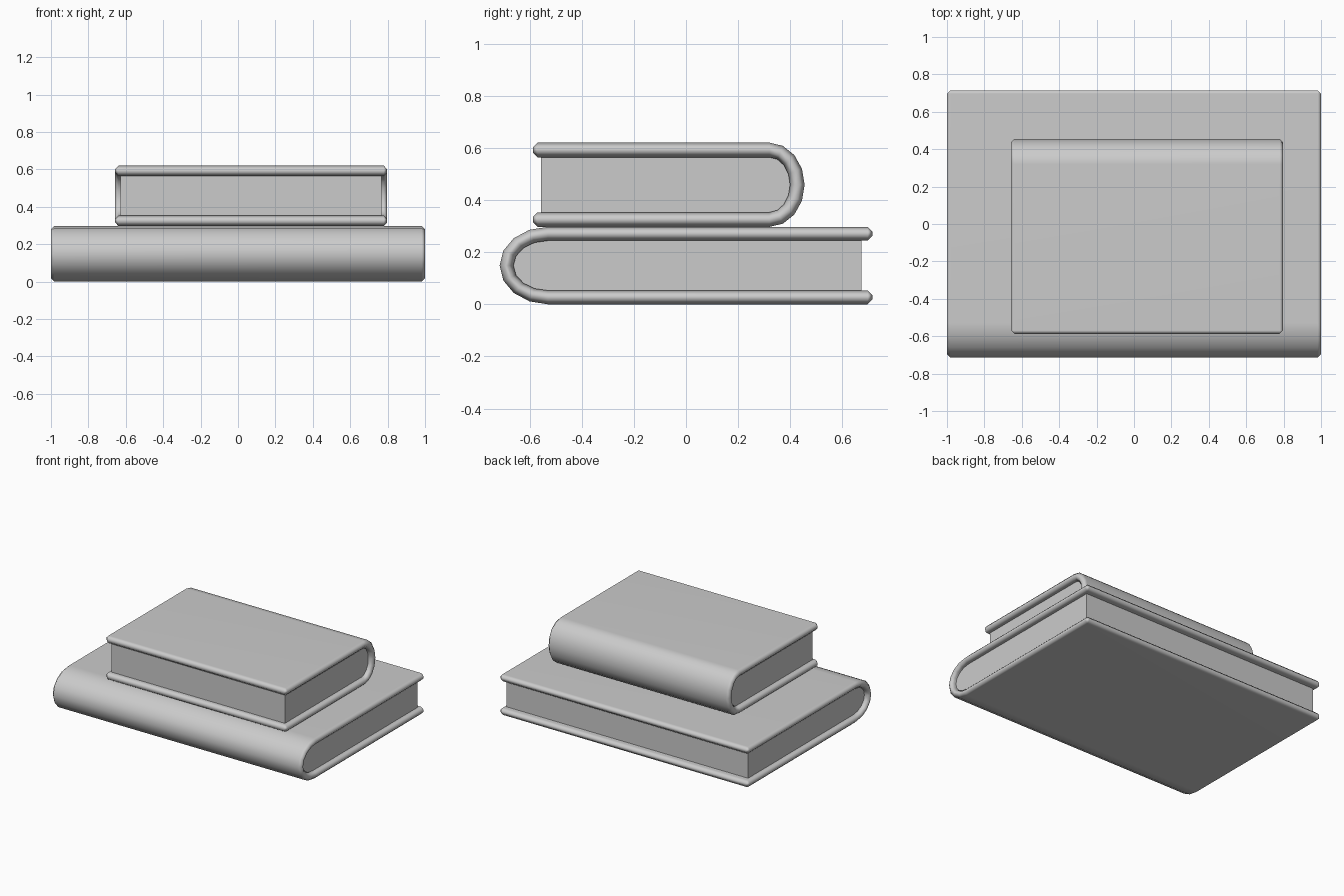
import bpy
import bmesh
from math import sin, cos, pi, radians

cube = bpy.data.objects.get("Cube")
if cube:
    bpy.data.objects.remove(cube, do_unlink=True)

gray = bpy.data.materials.new("plain_gray")
gray.use_nodes = True
color = (0.6, 0.6, 0.6, 1)
gray.diffuse_color = color
gray.node_tree.nodes["Principled BSDF"].inputs["Base Color"].default_value = color


def u_profile(y_edge, y_bend, y_spine, z_mid, half):
    """Side outline in (y, z): top edge, round the spine, bottom edge."""
    steps = 8
    arc = [(y_bend + (y_spine - y_bend) * sin(pi * i / steps),
            z_mid + half * cos(pi * i / steps)) for i in range(steps + 1)]
    return [(y_edge, z_mid + half)] + arc + [(y_edge, z_mid - half)]


def make_object(name, bm):
    bmesh.ops.recalc_face_normals(bm, faces=bm.faces)
    mesh = bpy.data.meshes.new(name)
    bm.to_mesh(mesh)
    bm.free()
    mesh.materials.append(gray)
    obj = bpy.data.objects.new(name, mesh)
    bpy.context.collection.objects.link(obj)
    return obj


def add_row(bm, x, profile):
    return [bm.verts.new((x, y, z)) for y, z in profile]


def make_cover(name, x0, x1, outer, inner):
    """Thick U-shaped cover with softened edges."""
    bm = bmesh.new()
    ol, orr = add_row(bm, x0, outer), add_row(bm, x1, outer)
    il, ir = add_row(bm, x0, inner), add_row(bm, x1, inner)
    for i in range(len(outer) - 1):
        for a, b in ((ol, orr), (il, ir), (ol, il), (orr, ir)):
            bm.faces.new((a[i], a[i + 1], b[i + 1], b[i]))
    for i in (0, -1):
        bm.faces.new((ol[i], orr[i], ir[i], il[i]))
    obj = make_object(name, bm)
    bevel = obj.modifiers.new("soft_edges", "BEVEL")
    bevel.width = 0.018
    bevel.segments = 1
    bevel.limit_method = "ANGLE"
    bevel.angle_limit = radians(50)
    for poly in obj.data.polygons:
        poly.use_smooth = True
    normals = obj.modifiers.new("flat_boards", "WEIGHTED_NORMAL")
    normals.keep_sharp = True


def make_pages(name, x0, x1, profile):
    """Solid page block with a rounded back."""
    bm = bmesh.new()
    left, right = add_row(bm, x0, profile), add_row(bm, x1, profile)
    bm.faces.new(left)
    bm.faces.new(right)
    for i in range(len(profile)):
        bm.faces.new((left[i - 1], left[i], right[i], right[i - 1]))
    make_object(name, bm)


def make_book(name, x0, x1, y_edge, y_bend, y_spine, z0, z1, board, inset):
    mid, half = (z0 + z1) / 2, (z1 - z0) / 2
    toward_spine = 1 if y_spine > y_edge else -1
    y_inner = y_spine - toward_spine * board
    outer = u_profile(y_edge, y_bend, y_spine, mid, half)
    inner = u_profile(y_edge, y_bend, y_inner, mid, half - board)
    make_cover(name + "_cover", x0, x1, outer, inner)
    pages = u_profile(y_edge + toward_spine * inset, y_bend, y_inner, mid, half - board + 0.002)
    make_pages(name + "_pages", x0 + 0.03, x1 - 0.03, pages)


# Large book below, spine to the front
make_book("lower_book", -1, 1, 0.715, -0.53, -0.715, 0, 0.297, 0.053, 0.042)
# Small book on top, spine to the back
make_book("upper_book", -0.657, 0.797, -0.587, 0.32, 0.455, 0.297, 0.62, 0.056, 0.03)
